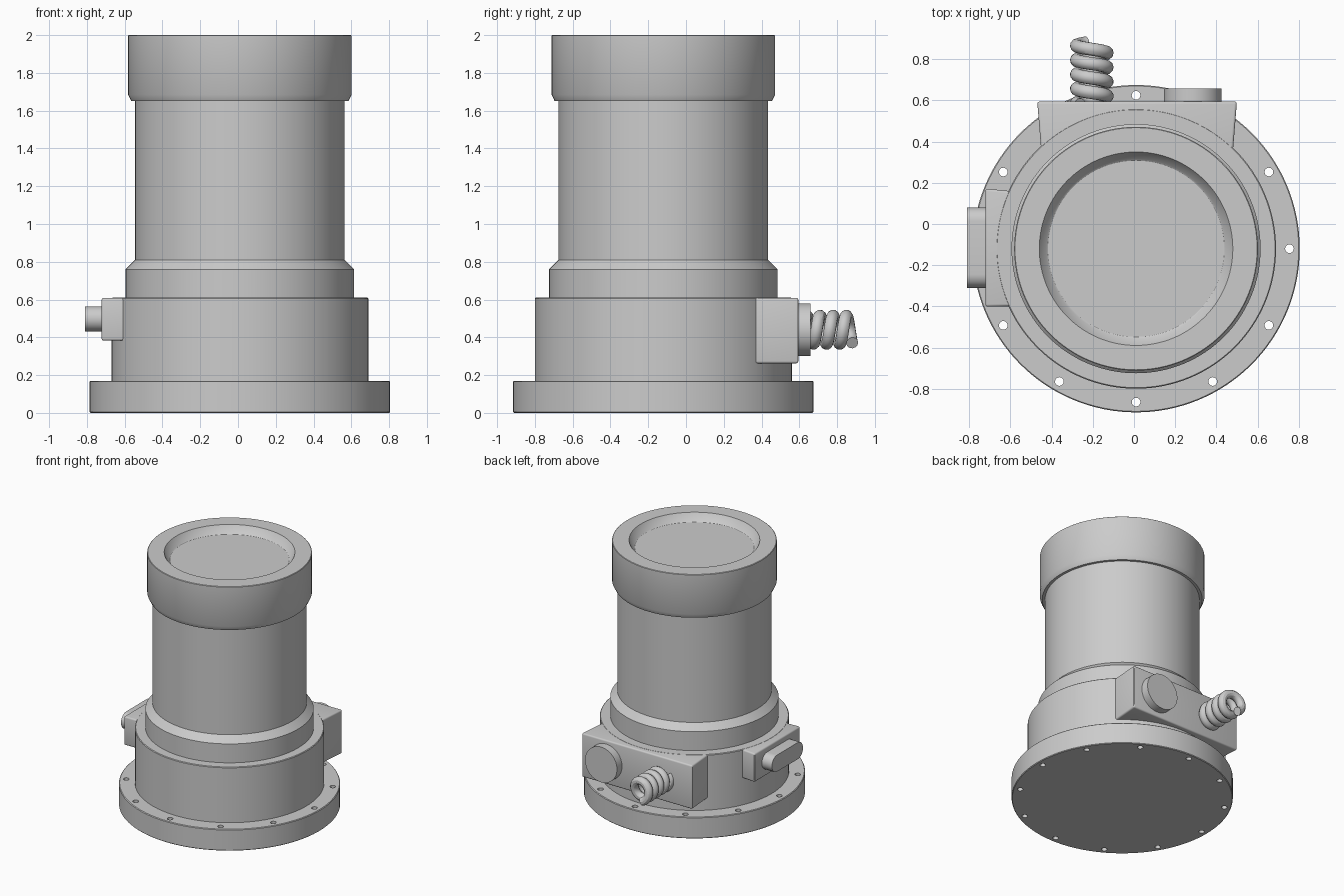
import bpy, bmesh
from math import cos, sin, pi, radians
from mathutils import Matrix, Vector

if "Cube" in bpy.data.objects:
    bpy.data.objects.remove(bpy.data.objects["Cube"], do_unlink=True)

CX, CY = 0.01, -0.12          # axis of the round body
SIDES = 128

metal = bpy.data.materials.new("light grey metal")
metal.use_nodes = True
COLOUR = (0.6, 0.6, 0.6, 1)
metal.diffuse_color = COLOUR
metal.node_tree.nodes["Principled BSDF"].inputs["Base Color"].default_value = COLOUR


def add(name, bm):
    bmesh.ops.recalc_face_normals(bm, faces=bm.faces)
    me = bpy.data.meshes.new(name)
    bm.to_mesh(me)
    bm.free()
    me.materials.append(metal)
    ob = bpy.data.objects.new(name, me)
    bpy.context.collection.objects.link(ob)
    return ob


def activate(ob):
    bpy.ops.object.select_all(action='DESELECT')
    ob.select_set(True)
    bpy.context.view_layer.objects.active = ob


def finish(ob, bevel=0.0):
    activate(ob)
    if bevel:
        mod = ob.modifiers.new("edge_round", 'BEVEL')
        mod.width, mod.segments, mod.limit_method = bevel, 3, 'ANGLE'
    for mod in list(ob.modifiers):
        bpy.ops.object.modifier_apply(modifier=mod.name)
    bpy.ops.object.shade_smooth_by_angle(angle=radians(30))
    return ob


def turned(name, profile):
    """Revolve (radius, z) points about the body axis, capping both ends."""
    bm = bmesh.new()
    rings = [[bm.verts.new((CX + r * cos(2 * pi * i / SIDES), CY + r * sin(2 * pi * i / SIDES), z))
              for i in range(SIDES)] for r, z in profile]
    for a, b in zip(rings, rings[1:]):
        for i in range(SIDES):
            j = (i + 1) % SIDES
            bm.faces.new((a[i], a[j], b[j], b[i]))
    bm.faces.new(rings[0][::-1])
    bm.faces.new(rings[-1])
    return add(name, bm)


def extruded(name, points, offset):
    """Extrude a closed outline along an offset."""
    bm = bmesh.new()
    face = bm.faces.new([bm.verts.new(p) for p in points])
    out = bmesh.ops.extrude_face_region(bm, geom=[face])
    bmesh.ops.translate(bm, vec=Vector(offset),
                        verts=[v for v in out["geom"] if isinstance(v, bmesh.types.BMVert)])
    return add(name, bm)


# Base flange with twelve through holes
flange = turned("base_flange", [(0.79, 0), (0.795, 0.005), (0.795, 0.165), (0.79, 0.17)])
bm = bmesh.new()
for k in range(12):
    a = k * pi / 6
    bmesh.ops.create_cone(bm, cap_ends=True, segments=20, radius1=0.021, radius2=0.021, depth=0.6,
                          matrix=Matrix.Translation((CX + 0.745 * cos(a), CY + 0.745 * sin(a), 0.08)))
cutter = add("hole_cutter", bm)
cutter.hide_render = True
mod = flange.modifiers.new("bolt_holes", 'BOOLEAN')
mod.operation, mod.object, mod.solver = 'DIFFERENCE', cutter, 'EXACT'
finish(flange)
bpy.data.objects.remove(cutter, do_unlink=True)

# Round body: lower collar, stepped barrel and head with a shallow recess
finish(turned("lower_collar", [(0.68, 0.165), (0.68, 0.605), (0.675, 0.61)]))
finish(turned("barrel", [(0.605, 0.58), (0.605, 0.76), (0.555, 0.81), (0.555, 1.66)]))
finish(turned("head", [(0.555, 1.65), (0.575, 1.65), (0.592, 1.685), (0.592, 1.997), (0.588, 2.0),
                       (0.47, 2.0), (0.436, 1.945), (0.428, 1.94)]))

# Rear housing, slightly wider at its outer face
finish(extruded("rear_housing",
                [(-0.43, 0.1, 0.262), (0.46, 0.1, 0.262), (0.5, 0.595, 0.262), (-0.47, 0.595, 0.262)],
                (0, 0, 0.347)), 0.012)

# Right side housing with a round-ended connector
finish(extruded("side_housing",
                [(-0.4, -0.395, 0.382), (-0.4, 0.14, 0.382), (-0.722, 0.172, 0.382), (-0.722, -0.402, 0.382)],
                (0, 0, 0.227)), 0.012)
R = 0.066
stadium = []
for yc, start in ((0.08 - R, -pi / 2), (-0.31 + R, pi / 2)):
    for i in range(17):
        a = start + pi * i / 16
        stadium.append((-0.70, yc + R * cos(a), 0.498 + R * sin(a)))
finish(extruded("side_connector", stadium, (-0.11, 0, 0)))

# Round cap on the rear housing
disc = [(0.285 + 0.14 * cos(2 * pi * i / 64), 0.58, 0.44 + 0.14 * sin(2 * pi * i / 64)) for i in range(64)]
finish(extruded("rear_cap", disc, (0, 0.078, 0)))

# Coiled cable
PITCH, COIL_R, END = 0.07, 0.074, radians(250)
curve = bpy.data.curves.new("coiled_cable", 'CURVE')
curve.dimensions = '3D'
curve.bevel_depth, curve.bevel_resolution, curve.use_fill_caps = 0.032, 4, True
spline = curve.splines.new('POLY')
COUNT = 140
spline.points.add(COUNT - 1)
for i, p in enumerate(spline.points):
    back = 4.3 * 2 * pi * (1 - i / (COUNT - 1))
    a = END - back
    p.co = (-0.205 + COIL_R * cos(a), 0.88 - PITCH * back / (2 * pi), 0.44 + COIL_R * sin(a), 1)
curve.materials.append(metal)
cable = bpy.data.objects.new("coiled_cable", curve)
bpy.context.collection.objects.link(cable)
activate(cable)
bpy.ops.object.convert(target='MESH')
finish(bpy.context.view_layer.objects.active)
